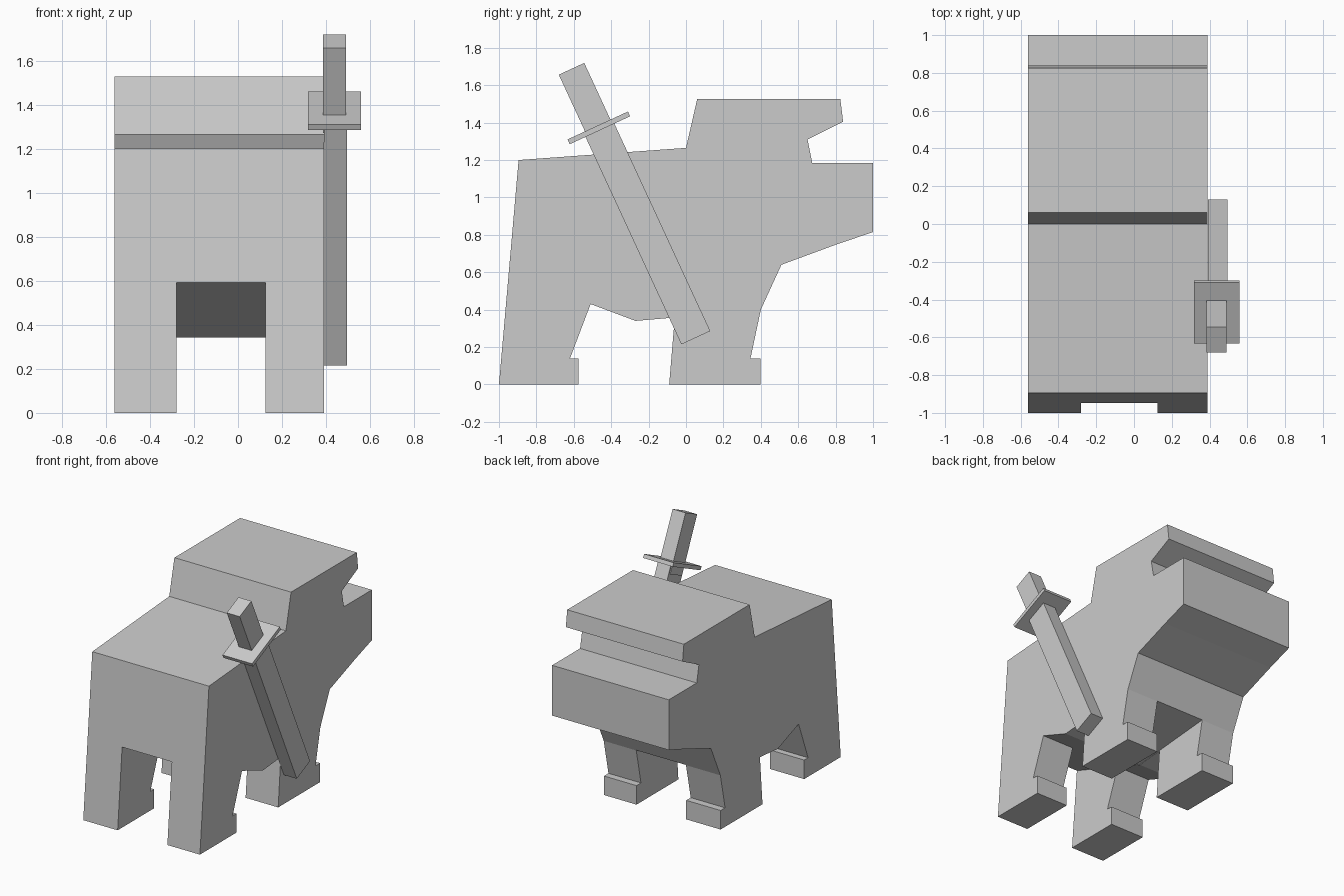
import bpy, bmesh, math
from mathutils import Vector, Matrix

if "Cube" in bpy.data.objects:
    bpy.data.objects.remove(bpy.data.objects["Cube"])


def prism(name, profile, x0, x1):
    """Extrude a (y, z) outline along x."""
    bm = bmesh.new()
    face = bm.faces.new([bm.verts.new((x0, y, z)) for y, z in profile])
    ext = bmesh.ops.extrude_face_region(bm, geom=[face])
    verts = [v for v in ext["geom"] if isinstance(v, bmesh.types.BMVert)]
    bmesh.ops.translate(bm, verts=verts, vec=(x1 - x0, 0, 0))
    bmesh.ops.recalc_face_normals(bm, faces=bm.faces)
    mesh = bpy.data.meshes.new(name)
    bm.to_mesh(mesh)
    bm.free()
    obj = bpy.data.objects.new(name, mesh)
    bpy.context.collection.objects.link(obj)
    return obj


# Animal: one side silhouette with legs, back, brow, mouth and chin
body = prism("animal_body", [
    (-1, 0), (-0.575, 0), (-0.575, 0.14), (-0.62, 0.14), (-0.51, 0.43),
    (-0.27, 0.34), (-0.06, 0.358), (-0.09, 0), (0.397, 0), (0.397, 0.14),
    (0.345, 0.14), (0.40, 0.40), (0.51, 0.64), (0.8, 0.747), (1, 0.815),
    (1, 1.185), (0.675, 1.185), (0.65, 1.31), (0.84, 1.405),
    (0.825, 1.527), (0.06, 1.527), (0, 1.265), (-0.895, 1.20)],
    -0.56, 0.39)

# Gap between left and right legs, following the belly slope
gap = prism("leg_gap_cutter", [
    (-1.1, -0.1), (0.6, -0.1), (0.6, 0.42), (-0.27, 0.342), (-1.1, 0.649)],
    -0.28, 0.125)
gap.hide_render = True
gap.hide_set(True)
cut = body.modifiers.new("leg_gap", 'BOOLEAN')
cut.operation = 'DIFFERENCE'
cut.solver = 'EXACT'
cut.object = gap

# Sword leaning against the right flank
tip = Vector((0, 0.0525, 0.25))
tilt = Matrix.Rotation(0.433, 4, 'X')


def sword_part(name, x0, x1, width, s0, s1):
    """Box lying between two distances along the sword axis."""
    h = width / 2
    obj = prism(name, [(-h, s0), (h, s0), (h, s1), (-h, s1)], x0, x1)
    obj.matrix_world = Matrix.Translation(tip) @ tilt
    return obj


sword_part("sword_blade", 0.391, 0.496, 0.17, 0, 1.236)
sword_part("sword_guard", 0.317, 0.558, 0.356, 1.222, 1.25)
sword_part("sword_handle", 0.385, 0.49, 0.15, 1.16, 1.584)
